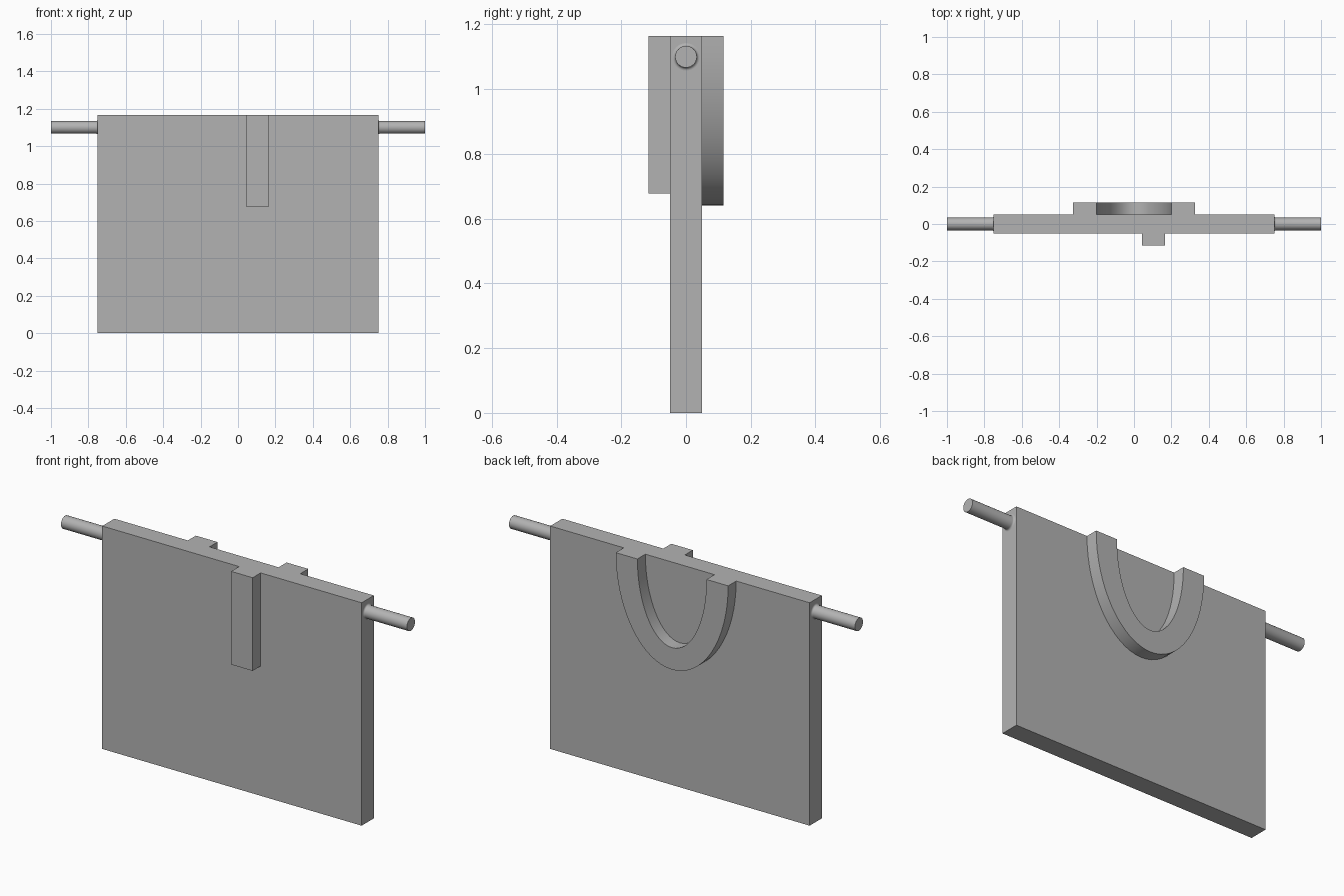
import bpy, bmesh, math

cube = bpy.data.objects.get("Cube")
if cube:
    bpy.data.objects.remove(cube, do_unlink=True)

TOP = 1.165      # upper edge of the plate
HALF_W = 0.75    # half the plate width
HALF_T = 0.05    # half the plate thickness
RIB_Y = 0.116    # how far the raised parts reach in y

grey = bpy.data.materials.new("plain_grey")
grey.use_nodes = True
GREY = (0.45, 0.45, 0.45, 1)
grey.diffuse_color = GREY
grey.node_tree.nodes["Principled BSDF"].inputs["Base Color"].default_value = GREY


def finish(name, bm, smooth=False):
    bmesh.ops.recalc_face_normals(bm, faces=bm.faces)
    mesh = bpy.data.meshes.new(name)
    bm.to_mesh(mesh)
    bm.free()
    mesh.materials.append(grey)
    obj = bpy.data.objects.new(name, mesh)
    bpy.context.collection.objects.link(obj)
    if smooth:
        bpy.ops.object.select_all(action="DESELECT")
        obj.select_set(True)
        bpy.context.view_layer.objects.active = obj
        bpy.ops.object.shade_smooth_by_angle(angle=math.radians(35))
    return obj


def box(name, low, high):
    bm = bmesh.new()
    bmesh.ops.create_cube(bm, size=1)
    for v in bm.verts:
        v.co = [a + (c + 0.5) * (b - a) for a, b, c in zip(low, high, v.co)]
    return finish(name, bm)


def half_ellipse(rx, rz, steps=32):
    angles = [math.pi * i / steps for i in range(steps + 1)]
    return [(rx * math.cos(a), TOP - rz * math.sin(a)) for a in angles]


# Flat plate and the upright bar on its front
box("plate", (-HALF_W, -HALF_T, 0), (HALF_W, HALF_T, TOP))
box("front_bar", (0.042, -RIB_Y, 0.678), (0.166, -HALF_T, TOP))

# U-shaped rib on the back: strip between two half ellipses, extruded
bm = bmesh.new()
outer, inner = [
    [bm.verts.new((x, HALF_T, z)) for x, z in half_ellipse(rx, rz)]
    for rx, rz in ((0.325, 0.525), (0.2, 0.41))
]
for i in range(len(outer) - 1):
    bm.faces.new((outer[i], outer[i + 1], inner[i + 1], inner[i]))
strip = bmesh.ops.extrude_face_region(bm, geom=bm.faces[:])
moved = [g for g in strip["geom"] if isinstance(g, bmesh.types.BMVert)]
bmesh.ops.translate(bm, verts=moved, vec=(0, RIB_Y - HALF_T, 0))
finish("back_u_rib", bm, smooth=True)

# Round pins with a small fillet where they meet the plate
PIN_Z, PIN_R, FILLET = 1.1, 0.0335, 0.009
for side, name in ((1, "left_pin"), (-1, "right_pin")):
    profile = [(HALF_W, 0)]
    for i in range(6):
        a = math.pi / 2 * i / 5
        profile.append((HALF_W + FILLET * (1 - math.cos(a)),
                        PIN_R + FILLET * (1 - math.sin(a))))
    profile += [(1, PIN_R), (1, 0)]
    bm = bmesh.new()
    verts = [bm.verts.new((side * x, 0, PIN_Z + r)) for x, r in profile]
    edges = [bm.edges.new(pair) for pair in zip(verts, verts[1:])]
    bmesh.ops.spin(bm, geom=verts + edges, cent=(0, 0, PIN_Z), axis=(1, 0, 0),
                   angle=math.tau, steps=32)
    bmesh.ops.remove_doubles(bm, verts=bm.verts[:], dist=0.0001)
    finish(name, bm, smooth=True)
